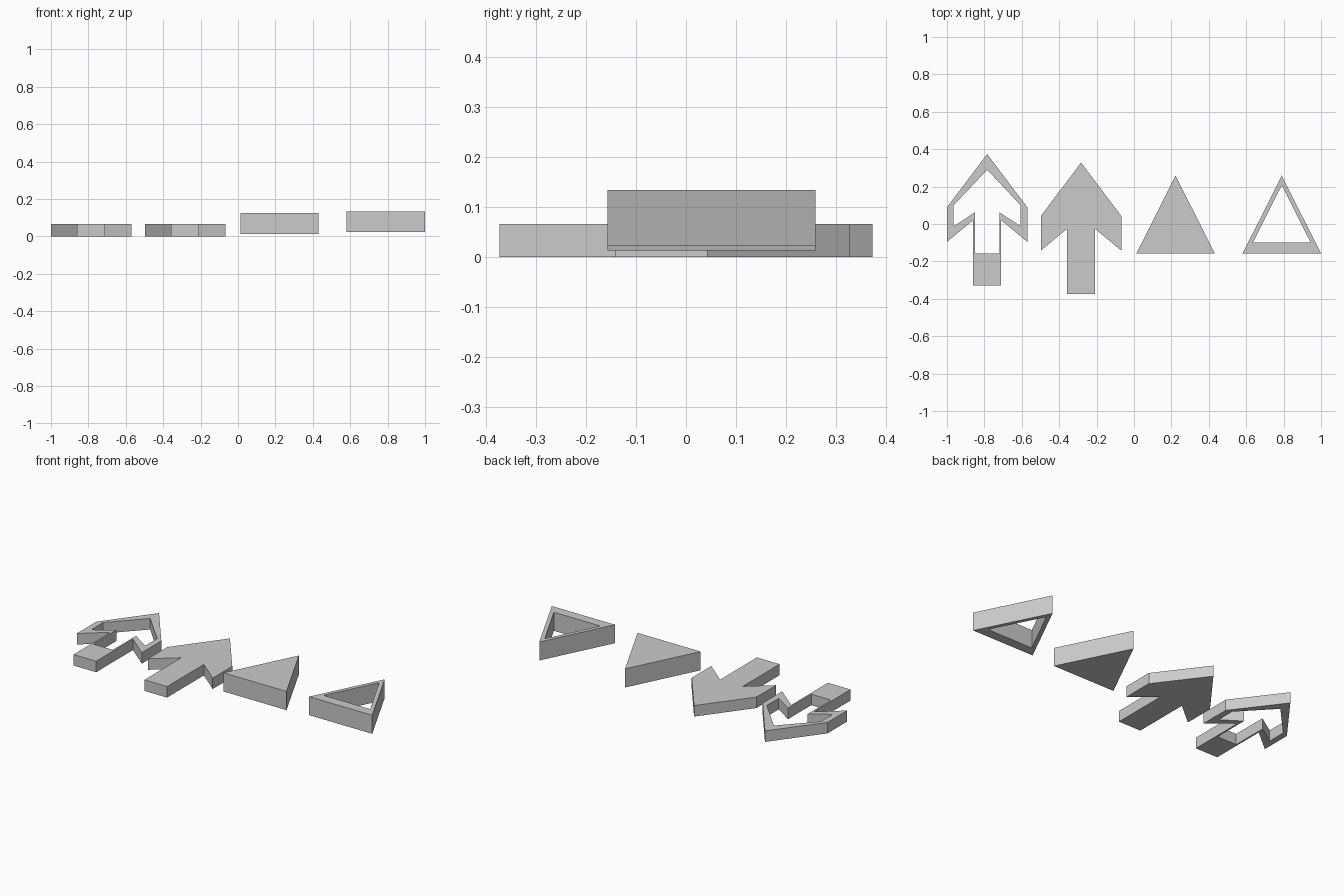
import bpy
import bmesh

if "Cube" in bpy.data.objects:
    bpy.data.objects.remove(bpy.data.objects["Cube"])


def mirrored(half):
    """Close a left-half profile (tip first) across its centre line."""
    return half + [(-x, y) for x, y in reversed(half) if x != 0]


def plate(name, centre_x, z0, z1, *half_profiles):
    """Flat plate from an outer half profile and optional hole half profile."""
    bm = bmesh.new()
    for half in half_profiles:
        verts = [bm.verts.new((centre_x + x, y, z0)) for x, y in mirrored(half)]
        for a, b in zip(verts, verts[1:] + verts[:1]):
            bm.edges.new((a, b))
    bmesh.ops.triangle_fill(bm, edges=bm.edges[:], use_beauty=True)
    ext = bmesh.ops.extrude_face_region(bm, geom=bm.faces[:], use_keep_orig=True)
    top = [v for v in ext["geom"] if isinstance(v, bmesh.types.BMVert)]
    bmesh.ops.translate(bm, verts=top, vec=(0, 0, z1 - z0))
    bmesh.ops.recalc_face_normals(bm, faces=bm.faces[:])
    mesh = bpy.data.meshes.new(name)
    bm.to_mesh(mesh)
    bm.free()
    obj = bpy.data.objects.new(name, mesh)
    bpy.context.collection.objects.link(obj)
    return obj


def arrow(tip):
    """Arrow half outline, hung from its tip height."""
    return [(0, tip), (-0.215, tip - 0.285), (-0.215, tip - 0.47),
            (-0.075, tip - 0.354), (-0.075, tip - 0.702)]


# Arrows: one hollow, one solid
arrow_hole = [(0, 0.29), (-0.179, 0.10), (-0.179, -0.012),
              (-0.065, 0.063), (-0.065, -0.157)]
plate("hollow_arrow", -0.785, 0, 0.066, arrow(0.374), arrow_hole)
plate("solid_arrow", -0.283, 0, 0.066, arrow(0.328))

# Triangles: one solid, one hollow
triangle = [(0, 0.26), (-0.209, -0.157)]
triangle_hole = [(0, 0.207), (-0.154, -0.098)]
plate("solid_triangle", 0.222, 0.013, 0.125, triangle)
plate("hollow_triangle", 0.79, 0.023, 0.134, triangle, triangle_hole)
